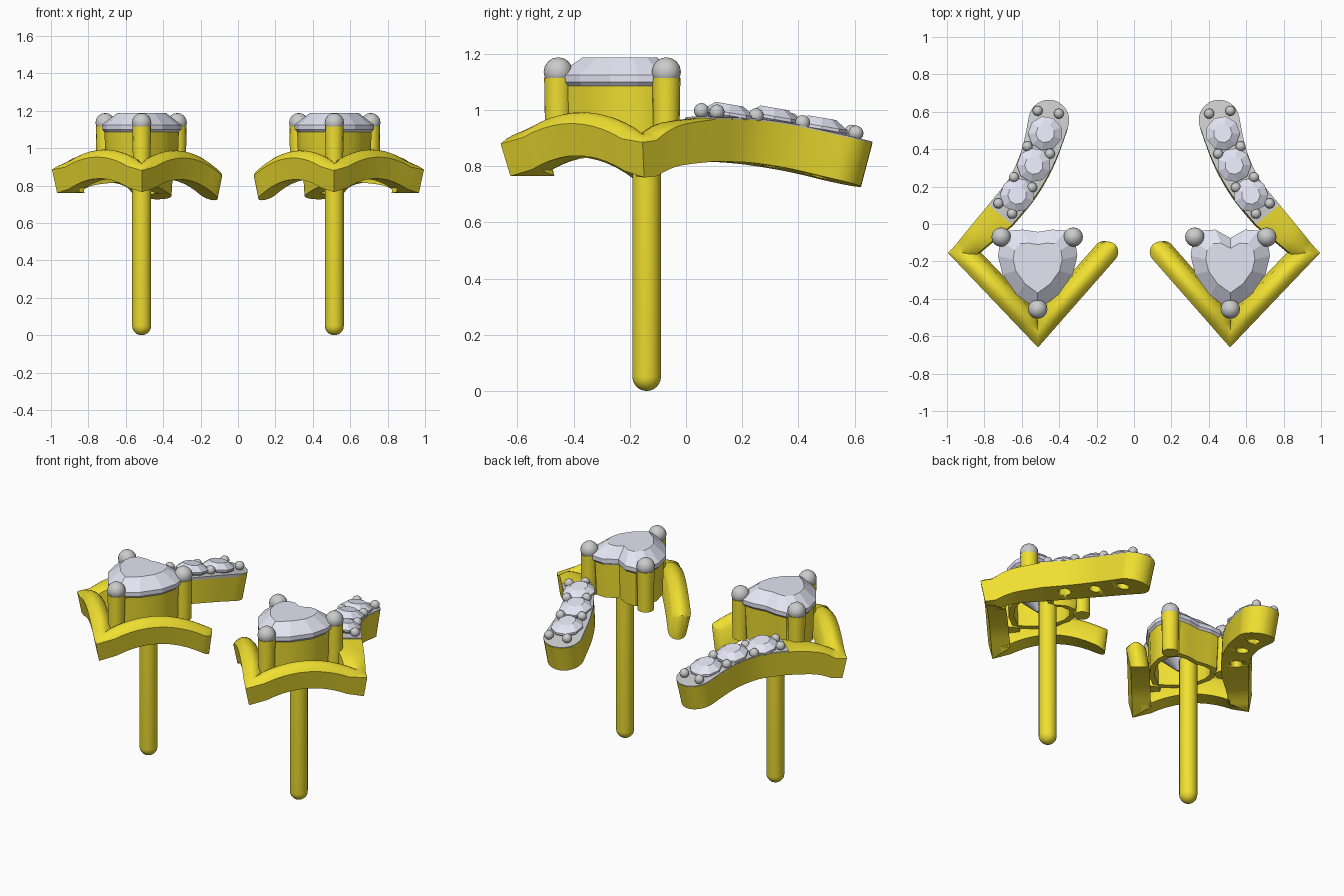
import bpy, bmesh, math
from mathutils import Vector

if "Cube" in bpy.data.objects:
    bpy.data.objects.remove(bpy.data.objects["Cube"])


def material(name, rgb):
    m = bpy.data.materials.new(name)
    m.diffuse_color = (*rgb, 1)
    m.use_nodes = True
    m.node_tree.nodes["Principled BSDF"].inputs["Base Color"].default_value = m.diffuse_color
    return m


GOLD = material("gold", (0.87, 0.74, 0.03))
STONE = material("stone", (0.78, 0.78, 0.91))
CX, CY = 0.515, -0.05


def loft(name, strips, mat=None, side=1, angle=40, loop=False):
    """Skin one or more lists of rings into a single mesh, mirrored by side."""
    bm = bmesh.new()
    for rings in strips:
        vs = [[bm.verts.new((p[0] * side, p[1], p[2])) for p in r] for r in rings]
        n = len(vs[0])
        pairs = list(zip(vs, vs[1:])) + ([(vs[-1], vs[0])] if loop else [])
        for a, b in pairs:
            for i in range(n):
                j = (i + 1) % n
                bm.faces.new((a[i], a[j], b[j], b[i]))
        if not loop:
            bm.faces.new(vs[0])
            bm.faces.new(vs[-1])
    bmesh.ops.recalc_face_normals(bm, faces=bm.faces[:])
    me = bpy.data.meshes.new(name)
    bm.to_mesh(me)
    bm.free()
    ob = bpy.data.objects.new(name, me)
    bpy.context.collection.objects.link(ob)
    if mat:
        me.materials.append(mat)
    if angle:
        me.polygons.foreach_set("use_smooth", [True] * len(me.polygons))
        me.set_sharp_from_angle(angle=math.radians(angle))
    return ob


def lathe(x, y, profile, n=16):
    return [[(x + r * math.cos(2 * math.pi * i / n), y + r * math.sin(2 * math.pi * i / n), z)
             for i in range(n)] for r, z in profile]


def ball(x, y, z, r):
    a = [math.pi * (k / 8 - 0.5) for k in range(9)]
    return lathe(x, y, [(max(r * math.cos(t), 0.001), z + r * math.sin(t)) for t in a])


def spline(pts, n=6):
    out = []
    p = [pts[0]] + pts + [pts[-1]]
    for a, b, c, d in zip(p, p[1:], p[2:], p[3:]):
        for k in range(n):
            t = k / n
            out.append([0.5 * (2 * B + (C - A) * t + (2 * A - 5 * B + 4 * C - D) * t * t
                        + (3 * B - A - 3 * C + D) * t ** 3) for A, B, C, D in zip(a, b, c, d)])
    return out + [list(pts[-1])]


def arm(a, b, zs, n=12):
    """Straight arm arching up between its ends: x, y, z, half width, crown drop."""
    out = []
    for k in range(n):
        t = k / n
        z = zs[0] * (1 - t) + zs[1] * t + 0.075 * 4 * t * (1 - t)
        out.append([a[0] + (b[0] - a[0]) * t, a[1] + (b[1] - a[1]) * t, z, 0.056, 0.04])
    return out


def round_end(st):
    """Half-round tip after the last station."""
    d = (Vector(st[-1][:2]) - Vector(st[-2][:2])).normalized()
    slope = (st[-1][2] - st[-2][2]) / (Vector(st[-1][:2]) - Vector(st[-2][:2])).length
    x, y, z, w, c = st[-1]
    ext = []
    for k in range(1, 8):
        s, co = math.sin(k * math.pi / 14), max(math.cos(k * math.pi / 14), 0.04)
        ext.append([x + d.x * w * s, y + d.y * w * s, z + slope * w * s, w * co, c * co])
    return st + ext


def sweep(st, thick, lift=0.0):
    """Rings with a crowned top and a base drawn in toward the middle."""
    rings = []
    P = [Vector(s[:2]) for s in st]
    for i, (x, y, z, w, crown) in enumerate(st):
        d0 = (P[i] - P[max(i - 1, 0)]).normalized()
        d1 = (P[min(i + 1, len(P) - 1)] - P[i]).normalized()
        d0, d1 = (d1, d1) if i == 0 else (d0, d0 if i == len(P) - 1 else d1)
        t = (d0 + d1).normalized()
        nrm = Vector((t.y, -t.x)) / max(t.dot(d1), 0.5)
        ring = []
        for k in range(9):
            u = k / 4 - 1
            q = P[i] + nrm * w * u
            ring.append((q.x, q.y, z + lift - crown * u * u))
        f = 1 - 0.055 * thick / 0.15
        for u in (1, 0, -1):
            q = P[i] + nrm * w * u
            ring.append((CX + (q.x - CX) * f, CY + (q.y - CY) * f, z + lift - thick))
        rings.append(ring)
    return rings


def outline(notch):
    h = [(0, notch), (0.08, -0.03), (0.15, -0.035), (0.2, -0.09), (0.212, -0.17),
         (0.188, -0.27), (0.11, -0.38), (0, -0.46)]
    return h + [(-x, y) for x, y in h[-2:0:-1]]


def scaled(pts, s, z):
    return [(CX + x * s, -0.22 + (y + 0.22) * s, z) for x, y in pts]


TAIL = [(0.715, 0.05, 0.972, 0.083, 0.004), (0.595, 0.2, 0.968, 0.085, 0.004),
        (0.51, 0.37, 0.945, 0.095, 0.004), (0.455, 0.555, 0.905, 0.109, 0.004)]
PAVE = [(0.625, 0.155, 0.975), (0.535, 0.315, 0.962), (0.475, 0.485, 0.927)]
BEADS = [(0.725, 0.11, 0.985), (0.652, 0.055, 0.99), (0.642, 0.25, 0.972), (0.545, 0.195, 0.975),
         (0.57, 0.415, 0.947), (0.45, 0.375, 0.955), (0.515, 0.605, 0.91), (0.402, 0.59, 0.913)]
PRONGS = [(0.325, -0.07), (0.71, -0.07), (CX, -0.455)]

for side, label in ((-1, "left"), (1, "right")):
    # Bent band: rounded tip, two arched arms, flat shoulder and curved tail
    first = arm((0.14, -0.15), (CX, -0.577), (0.905, 0.92))
    tip = round_end(first[:3][::-1])[::-1][:7]
    shoulder = spline([(0.917, -0.155, 0.915, 0.056, 0.03), (0.84, -0.075, 0.955, 0.066, 0.012)]
                      + TAIL[:1])[:-1]
    tail = round_end(spline(TAIL))
    path = tip + first + arm((CX, -0.577), (0.917, -0.155), (0.92, 0.915)) + shoulder + tail
    band = loft(label + "_band", [sweep(path, 0.155)], GOLD, side, 35)

    # Drilled seats under the small stones
    cut = loft(label + "_seat_cutter",
               [lathe(x + 0.004, y - 0.012, [(0.036, 0.6), (0.036, z - 0.05)]) for x, y, z in PAVE],
               None, side)
    cut.hide_render = True
    cut.hide_set(True)
    mod = band.modifiers.new("seats", "BOOLEAN")
    mod.operation = "DIFFERENCE"
    mod.object = cut

    # Grey plate on the tail with its small stones and beads
    loft(label + "_pave_plate", [sweep(tail, 0.02, 0.006)], None, side, 35)
    gems = []
    for x, y, z in PAVE:
        rings = lathe(x, y, [(0.012, z - 0.075), (0.092, z + 0.005), (0.092, z + 0.016), (0.05, z + 0.046)], 9)
        gems.append([[(a, b, c - 0.17 * (b - y)) for a, b, c in r] for r in rings])
    loft(label + "_pave_stones", gems, STONE, side, 0)
    loft(label + "_pave_beads", [ball(x, y, z + 0.008, 0.027) for x, y, z in BEADS], None, side)

    # Main stone: heart on one side, blunter shield on the other
    o = outline(-0.075 if side > 0 else -0.042)
    loft(label + "_main_stone",
         [[scaled(o, s, z) for s, z in ((0.05, 0.89), (0.6, 1.01), (1, 1.1), (1, 1.125), (0.62, 1.187))]],
         STONE, side, 0)

    # Basket wall, prongs and prong tips
    loft(label + "_basket",
         [[scaled(o, s, z) for s, z in ((0.9, 0.88), (0.94, 1.09), (0.78, 1.09), (0.74, 0.88))]],
         GOLD, side, 40, True)
    loft(label + "_prongs", [lathe(x, y, [(0.046, 0.87), (0.05, 1.115)]) for x, y in PRONGS], GOLD, side)
    loft(label + "_prong_tips", [ball(x, y, 1.136, 0.052) for x, y in PRONGS], None, side)

    # Ear post with a rounded foot
    foot = [(max(0.051 * math.sin(a), 0.001), 0.051 - 0.051 * math.cos(a))
            for a in (k * math.pi / 12 for k in range(7))]
    loft(label + "_post", [lathe(CX, -0.14, foot + [(0.051, 0.92)])], GOLD, side)
